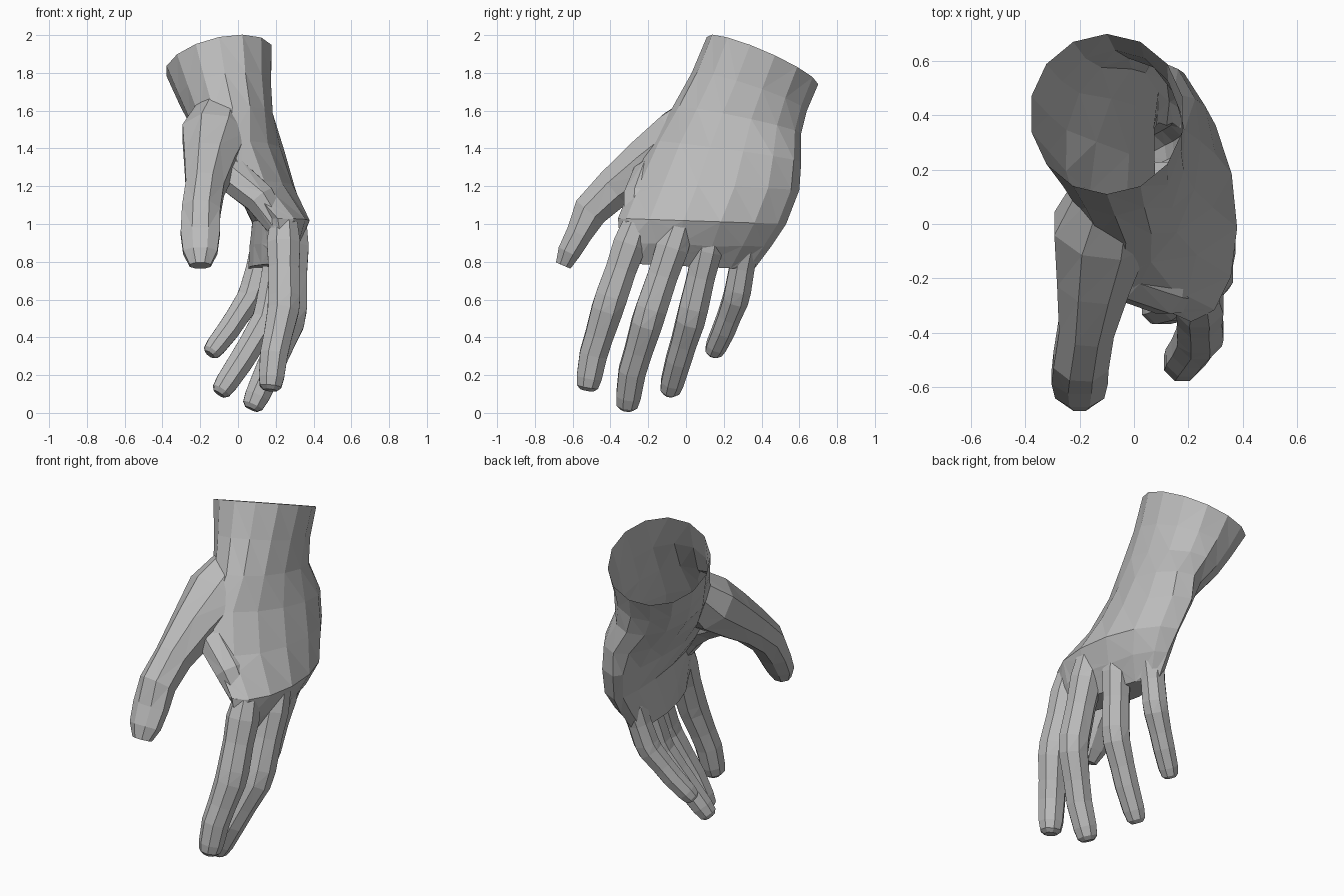
import bpy, bmesh
from math import cos, sin, pi
from mathutils import Vector

cube = bpy.data.objects.get("Cube")
if cube:
    bpy.data.objects.remove(cube)

skin = bpy.data.materials.new("plain grey")
skin.use_nodes = True
grey = (0.5, 0.5, 0.5, 1)
skin.diffuse_color = grey
skin.node_tree.nodes["Principled BSDF"].inputs["Base Color"].default_value = grey


def loft(name, rings):
    """Closed tube through rings of equal point count."""
    bm = bmesh.new()
    loops = [[bm.verts.new(p) for p in ring] for ring in rings]
    n = len(loops[0])
    for a, b in zip(loops, loops[1:]):
        for i in range(n):
            j = (i + 1) % n
            bm.faces.new((a[i], a[j], b[j], b[i]))
    bm.faces.new(loops[0])
    bm.faces.new(loops[-1])
    bmesh.ops.recalc_face_normals(bm, faces=bm.faces)
    mesh = bpy.data.meshes.new(name)
    bm.to_mesh(mesh)
    bm.free()
    mesh.materials.append(skin)
    obj = bpy.data.objects.new(name, mesh)
    bpy.context.collection.objects.link(obj)
    return obj


def tube(name, path, wide, thick, side, sides=8):
    """Oval tube along a path; side is the direction of the wide axis."""
    pts = [Vector(p) for p in path]
    side = Vector(side)
    rings = []
    for k, p in enumerate(pts):
        t = (pts[min(k + 1, len(pts) - 1)] - pts[max(k - 1, 0)]).normalized()
        u = (side - t * side.dot(t)).normalized()
        v = t.cross(u)
        rings.append([p + u * wide[k] * cos(a) + v * thick[k] * sin(a)
                      for a in [2 * pi * (i + 0.5) / sides for i in range(sides)]])
    return loft(name, rings)


def finger(name, joints, r):
    """Four joints, with narrower bones between and a rounded tip."""
    a, b, c, d = [Vector(j) for j in joints]
    path = [a, a.lerp(b, .25), a.lerp(b, .55), a.lerp(b, .9), b.lerp(c, .1),
            b.lerp(c, .6), c, c.lerp(d, .65), c.lerp(d, .9), d]
    scale = [.9, 1.06, .98, 1.02, 1, .9, .88, .8, .68, .42]
    size = [r * s for s in scale]
    return tube(name, path, size, size, (0, 1, 0))


# Wrist and palm: index edge, little-finger edge, back and palm half depths, tilt
sections = [
    ((-.1, .11, 1.99), (-.1, .7, 1.74), .285, .285, .2),
    ((-.07, .03, 1.8), (-.07, .64, 1.6), .25, .25, .15),
    ((-.03, -.07, 1.62), (-.02, .61, 1.48), .215, .23, .1),
    ((-.04, -.18, 1.44), (.07, .61, 1.33), .225, .17, .05),
    ((.03, -.28, 1.23), (.08, .6, 1.18), .245, .08, 0),
    ((.21, -.36, 1.03), (.12, .53, 1), .21, .08, 0),
    ((.23, -.35, .9), (.13, .45, .88), .14, .11, 0),
    ((.23, -.3, .79), (.12, .36, .76), .06, .11, 0),
]
rings = []
for p, q, back, front, tilt in sections:
    p, q = Vector(p), Vector(q)
    out = Vector((1, 0, tilt))
    ring = []
    for i in range(14):
        a = 2 * pi * i / 14
        depth = back if sin(a) > 0 else front
        ring.append(p.lerp(q, .5 + .5 * cos(a)) + out * depth * sin(a))
    rings.append(ring)
hand = loft("hand", rings)

parts = [
    finger("index_finger", [(.24, -.26, 1), (.245, -.41, .57),
                            (.19, -.49, .31), (.17, -.525, .12)], .09),
    finger("middle_finger", [(.29, -.03, 1), (.28, -.2, .5),
                             (.16, -.285, .22), (.07, -.315, .02)], .088),
    finger("ring_finger", [(.24, .14, .98), (.16, .03, .51),
                           (.02, -.04, .28), (-.1, -.09, .1)], .081),
    finger("little_finger", [(.16, .33, .96), (.07, .27, .62),
                             (-.05, .2, .44), (-.15, .14, .31)], .073),
    # Thumb with the muscle at its base
    tube("thumb", [(-.06, .2, 1.68), (-.12, -.02, 1.46), (-.15, -.21, 1.32),
                   (-.175, -.38, 1.19), (-.195, -.505, 1.07), (-.2, -.565, .95),
                   (-.2, -.62, .85), (-.2, -.65, .78)],
         [.12, .19, .145, .11, .11, .112, .098, .06],
         [.1, .17, .145, .115, .1, .075, .065, .045], (1, 0, 0)),
    # Skin between thumb and palm
    tube("thumb_web", [(-.16, -.13, 1.32), (-.02, -.18, 1.25),
                       (.12, -.23, 1.13), (.23, -.26, .96)],
         [.09, .11, .11, .07], [.09, .1, .09, .06], (0, 1, 0)),
]

# Join every part into one skin
for part in parts:
    mod = hand.modifiers.new("join", "BOOLEAN")
    mod.operation = "UNION"
    mod.solver = "EXACT"
    mod.object = part
bpy.context.view_layer.update()
joined = bpy.data.meshes.new_from_object(
    hand.evaluated_get(bpy.context.evaluated_depsgraph_get()))
hand.modifiers.clear()
hand.data = joined
for part in parts:
    bpy.data.objects.remove(part)

# Open the wrist and split the surface into facets
bm = bmesh.new()
bm.from_mesh(joined)
centre = sum(rings[0], Vector()) / len(rings[0])
cap = [f for f in bm.faces if (f.calc_center_median() - centre).length < .08]
bmesh.ops.delete(bm, geom=cap, context="FACES")
bmesh.ops.remove_doubles(bm, verts=bm.verts, dist=.012)
bmesh.ops.triangulate(bm, faces=bm.faces)
for f in bm.faces:
    f.smooth = False
    f.material_index = 0
bm.to_mesh(joined)
bm.free()
